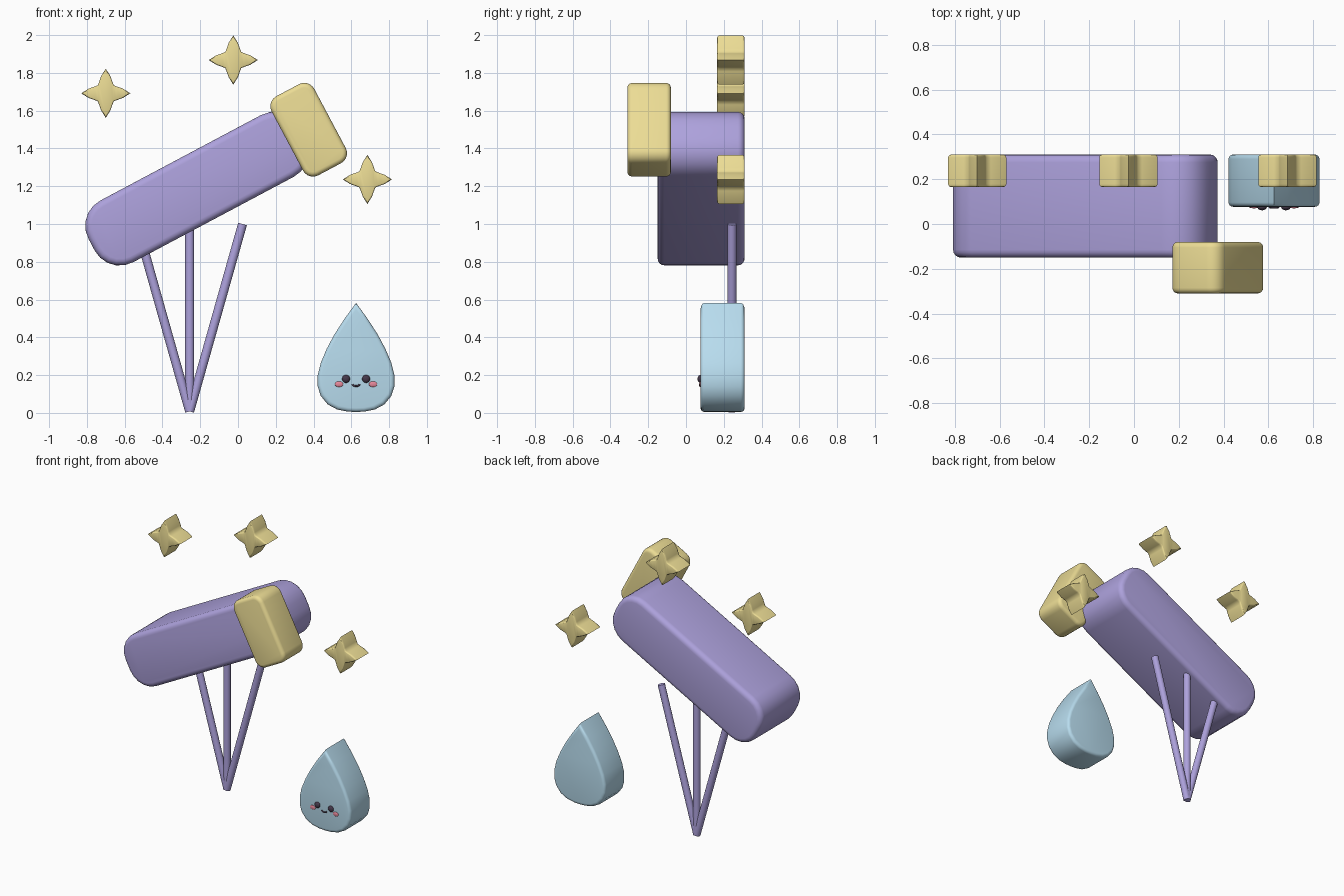
import bpy, bmesh
from math import sin, cos, pi, radians
from mathutils import Vector

if "Cube" in bpy.data.objects:
    bpy.data.objects.remove(bpy.data.objects["Cube"])


def material(name, rgb):
    m = bpy.data.materials.new(name)
    m.diffuse_color = (*rgb, 1)
    m.use_nodes = True
    m.node_tree.nodes["Principled BSDF"].inputs["Base Color"].default_value = m.diffuse_color
    return m


PURPLE = material("purple", (0.42, 0.36, 0.72))
YELLOW = material("yellow", (0.84, 0.72, 0.30))
BLUE = material("blue", (0.48, 0.72, 0.86))
PINK = material("pink", (0.80, 0.25, 0.33))
DARK = material("dark", (0.06, 0.04, 0.07))


def smooth(ob, mat, angle=60):
    ob.data.materials.append(mat)
    bpy.ops.object.select_all(action='DESELECT')
    ob.select_set(True)
    bpy.context.view_layer.objects.active = ob
    bpy.ops.object.shade_smooth_by_angle(angle=radians(angle))


def pillow(name, outline, y0, y1, edge, mat, seg=4):
    """Loft an x-z outline(inset) along y with rounded front and back rims."""
    arc = [(edge * (1 - sin(i * pi / 2 / seg)), edge * (1 - cos(i * pi / 2 / seg)))
           for i in range(seg + 1)]
    layers = [(y0 + d, inset) for inset, d in arc]
    layers += [(y1 - d, inset) for inset, d in reversed(arc)]
    bm = bmesh.new()
    rings = [[bm.verts.new((x, y, z)) for x, z in outline(inset)] for y, inset in layers]
    n = len(rings[0])
    for a, b in zip(rings, rings[1:]):
        for i in range(n):
            bm.faces.new((a[i], a[(i + 1) % n], b[(i + 1) % n], b[i]))
    bm.faces.new(rings[0])
    bm.faces.new(rings[-1])
    bmesh.ops.recalc_face_normals(bm, faces=bm.faces)
    me = bpy.data.meshes.new(name)
    bm.to_mesh(me)
    bm.free()
    ob = bpy.data.objects.new(name, me)
    bpy.context.collection.objects.link(ob)
    smooth(ob, mat)


def round_rect(cx, cz, half_l, half_h, r, tilt, seg=5):
    c, s = cos(tilt), sin(tilt)

    def outline(inset):
        pts = []
        for q, (sx, sz) in enumerate(((1, 1), (-1, 1), (-1, -1), (1, -1))):
            for i in range(seg + 1):
                a = (q + i / seg) * pi / 2
                u = sx * (half_l - r) + (r - inset) * cos(a)
                v = sz * (half_h - r) + (r - inset) * sin(a)
                pts.append((cx + u * c - v * s, cz + u * s + v * c))
        return pts
    return outline


def star(cx, cz, r=0.13, inner=0.06, seg=6):
    def outline(inset):
        k = 1 - inset / r
        pts = []
        for q in range(4):
            for i in range(seg):
                t = i / seg
                a = (q + t) * pi / 2
                d = inner + (r - inner) * abs(1 - 2 * t) ** 1.75
                pts.append((cx + k * d * cos(a), cz + k * d * sin(a)))
        return pts
    return outline


def drop(inset):
    side = [(0.06, 0.50), (0.115, 0.415), (0.155, 0.34), (0.187, 0.265), (0.203, 0.20),
            (0.203, 0.14), (0.187, 0.09), (0.15, 0.045), (0.10, 0.018), (0.045, 0.007)]
    pts = [(0, 0.582)] + side + [(0, 0.005)] + [(-x, z) for x, z in reversed(side)]
    k = 1 - inset / 0.2
    return [(0.625 + x * k, 0.22 + (z - 0.22) * k) for x, z in pts]


# telescope tube and front hood
TILT = radians(28)
pillow("telescope_tube", round_rect(-0.217, 1.187, 0.632, 0.185, 0.15, TILT),
       -0.15, 0.31, 0.035, PURPLE)
pillow("lens_hood", round_rect(0.374, 1.499, 0.128, 0.237, 0.06, TILT),
       -0.31, -0.08, 0.025, YELLOW)

# tripod legs meeting at one foot
for label, dx in (("left", -0.28), ("middle", 0), ("right", 0.28)):
    foot, top = Vector((-0.256, 0.243, 0.008)), Vector((-0.256 + dx, 0.243, 1.0))
    axis = top - foot
    bpy.ops.mesh.primitive_cylinder_add(vertices=16, radius=0.024, depth=axis.length,
                                        location=(foot + top) / 2)
    leg = bpy.context.object
    leg.name = label + "_tripod_leg"
    leg.rotation_euler = axis.to_track_quat('Z', 'Y').to_euler()
    smooth(leg, PURPLE, 40)

# sparkles
for i, (x, z) in enumerate(((-0.70, 1.692), (-0.025, 1.868), (0.685, 1.236))):
    pillow(f"sparkle_{i + 1}", star(x, z), 0.165, 0.31, 0.014, YELLOW)

# droplet body
pillow("droplet", drop, 0.077, 0.31, 0.02, BLUE)


def bead(name, x, z, size, mat, y=0.076):
    bpy.ops.mesh.primitive_uv_sphere_add(segments=20, ring_count=12, radius=1,
                                         location=(x, y, z))
    ob = bpy.context.object
    ob.name = name
    ob.scale = size
    smooth(ob, mat)


# droplet face: eyes, cheeks, smile
for label, s in (("left", -1), ("right", 1)):
    bead(label + "_eye", 0.625 + s * 0.053, 0.18, (0.021, 0.015, 0.021), DARK)
    bead(label + "_cheek", 0.625 + s * 0.09, 0.152, (0.022, 0.006, 0.015), PINK)

cu = bpy.data.curves.new("smile", 'CURVE')
cu.dimensions = '3D'
cu.bevel_depth = 0.005
cu.bevel_resolution = 2
cu.use_fill_caps = True
sp = cu.splines.new('POLY')
sp.points.add(8)
for i, p in enumerate(sp.points):
    a = pi + pi * (0.1 + 0.8 * i / 8)
    p.co = (0.625 + 0.021 * cos(a), 0.075, 0.156 + 0.014 * sin(a), 1)
smile = bpy.data.objects.new("smile", cu)
cu.materials.append(DARK)
bpy.context.collection.objects.link(smile)
